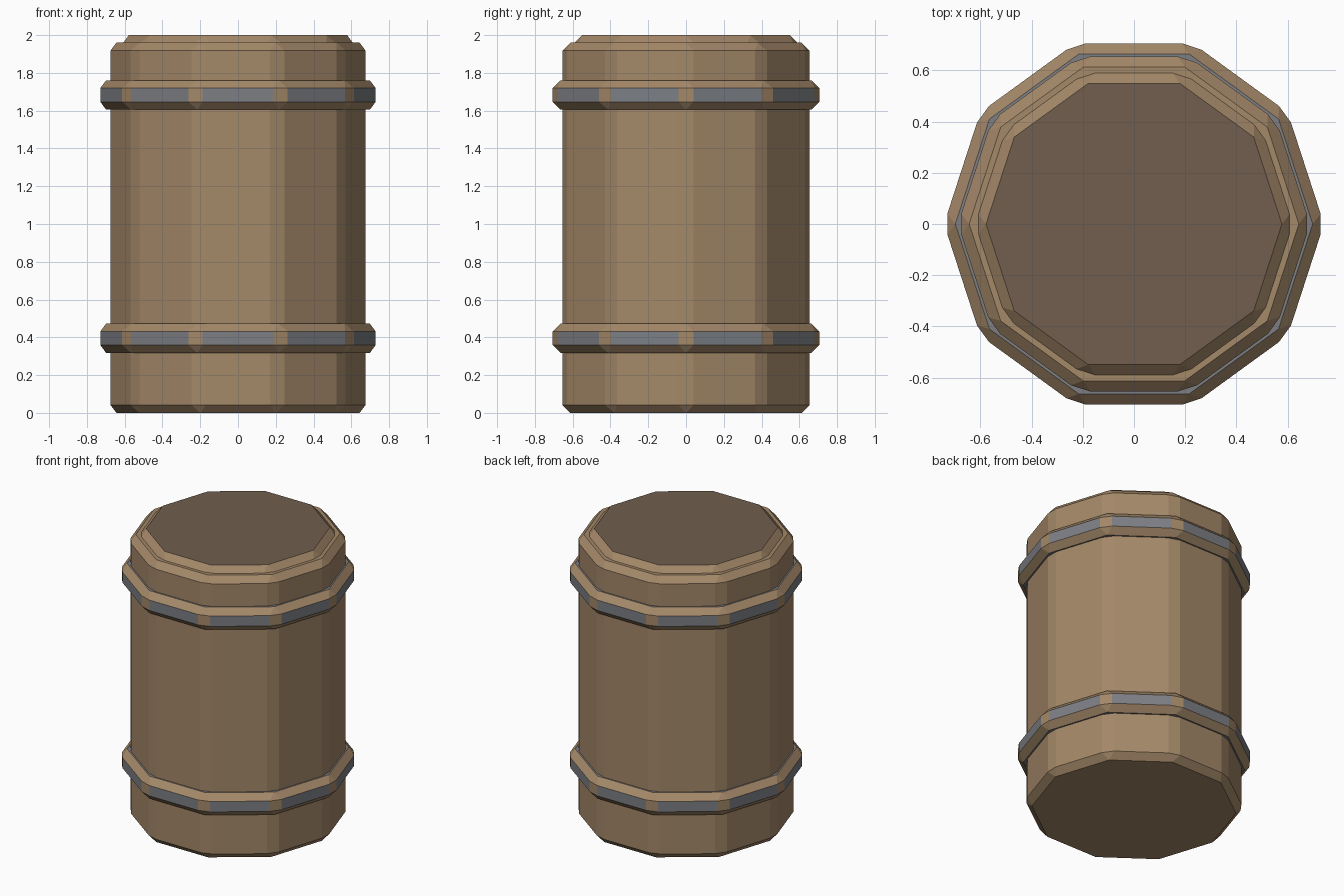
import bpy
import math

if "Cube" in bpy.data.objects:
    bpy.data.objects.remove(bpy.data.objects["Cube"])

SIDES = 10
BEVEL = 0.042


def material(name, rgb):
    mat = bpy.data.materials.new(name)
    mat.diffuse_color = (*rgb, 1)
    mat.use_nodes = True
    mat.node_tree.nodes["Principled BSDF"].inputs["Base Color"].default_value = mat.diffuse_color
    return mat


wood = material("wood", (0.37, 0.246, 0.14))
dark_wood = material("dark_wood", (0.165, 0.112, 0.077))
metal = material("metal", (0.20, 0.21, 0.23))


def drum(name, radius, z0, z1, face_mat=None):
    """Ten-sided solid with a corner facing +x and wood-coloured chamfers."""
    bpy.ops.mesh.primitive_cylinder_add(
        vertices=SIDES, radius=radius, depth=z1 - z0,
        location=(0, 0, (z0 + z1) / 2), rotation=(0, 0, math.pi / SIDES))
    obj = bpy.context.object
    obj.name = name
    obj.data.materials.append(wood)
    if face_mat:
        obj.data.materials.append(face_mat)
        for poly in obj.data.polygons:
            poly.material_index = 1
    bev = obj.modifiers.new("chamfer", 'BEVEL')
    bev.width = BEVEL
    bev.segments = 1
    bev.limit_method = 'ANGLE'
    bev.angle_limit = math.radians(30)
    bev.material = 0
    return obj


# Main barrel
drum("barrel_body", 0.688, 0.0, 1.96)

# Lid, partly sunk into the body
drum("lid", 0.622, 1.86, 2.0, dark_wood)

# Metal hoops
for name, z0 in (("lower_hoop", 0.317), ("upper_hoop", 1.605)):
    drum(name, 0.742, z0, z0 + 0.156, metal)
